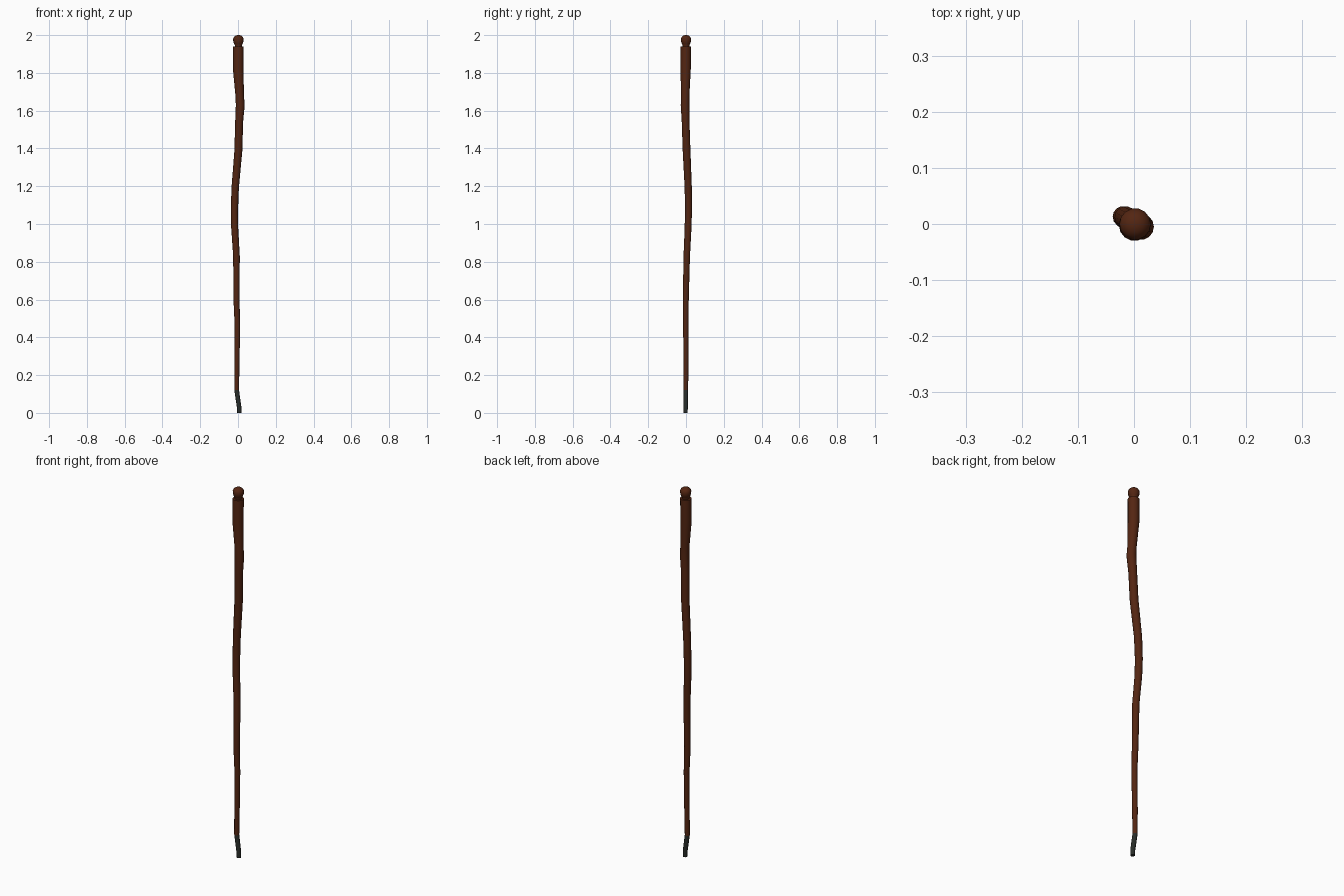
import bpy, bmesh, math

if "Cube" in bpy.data.objects:
    bpy.data.objects.remove(bpy.data.objects["Cube"])

SIDES = 14


def material(name, colour):
    m = bpy.data.materials.new(name)
    m.diffuse_color = (*colour, 1)
    m.use_nodes = True
    m.node_tree.nodes["Principled BSDF"].inputs["Base Color"].default_value = m.diffuse_color
    return m


wood = material("dark red wood", (0.088, 0.019, 0.006))
iron = material("dark iron", (0.022, 0.026, 0.022))


def tube(name, stations, mat):
    """Capped tube through horizontal rings given as (x, y, z, radius)."""
    bm = bmesh.new()
    rings = []
    for x, y, z, r in stations:
        rings.append([bm.verts.new((x + r * math.cos(2 * math.pi * i / SIDES),
                                    y + r * math.sin(2 * math.pi * i / SIDES), z))
                      for i in range(SIDES)])
    for a, b in zip(rings, rings[1:]):
        for i in range(SIDES):
            j = (i + 1) % SIDES
            bm.faces.new((a[i], a[j], b[j], b[i]))
    bm.faces.new(rings[0][::-1])
    bm.faces.new(rings[-1])
    me = bpy.data.meshes.new(name)
    bm.to_mesh(me)
    bm.free()
    me.materials.append(mat)
    ob = bpy.data.objects.new(name, me)
    bpy.context.collection.objects.link(ob)
    bpy.ops.object.select_all(action='DESELECT')
    ob.select_set(True)
    bpy.context.view_layer.objects.active = ob
    bpy.ops.object.shade_smooth_by_angle(angle=math.radians(40))
    return ob


# bent ferrule at the foot
tube("foot_tip", [(0.007, -0.002, 0.0, 0.011), (0.006, -0.002, 0.03, 0.012),
                  (-0.007, -0.001, 0.12, 0.0125)], iron)

# crooked tapering shaft
tube("shaft", [
    (-0.007, -0.001, 0.12, 0.0125), (-0.006, 0.0, 0.25, 0.0135),
    (-0.003, -0.001, 0.46, 0.0145), (-0.008, -0.001, 0.60, 0.016),
    (-0.008, 0.004, 0.83, 0.0175), (-0.0175, 0.011, 0.98, 0.0185),
    (-0.019, 0.013, 1.07, 0.019), (-0.015, 0.012, 1.19, 0.0195),
    (0.002, 0.003, 1.39, 0.021), (0.006, -0.002, 1.54, 0.021),
    (0.012, -0.005, 1.63, 0.0235), (0.009, -0.004, 1.68, 0.0225),
    (0.001, -0.002, 1.82, 0.028), (0.002, -0.001, 1.94, 0.028)], wood)

# rounded knob on a narrow neck
tube("knob", [(0.002, 0.0, z, r) for z, r in (
    (1.935, 0.018), (1.946, 0.018), (1.955, 0.023), (1.966, 0.027),
    (1.981, 0.028), (1.991, 0.023), (1.997, 0.015), (2.0, 0.006))], wood)
